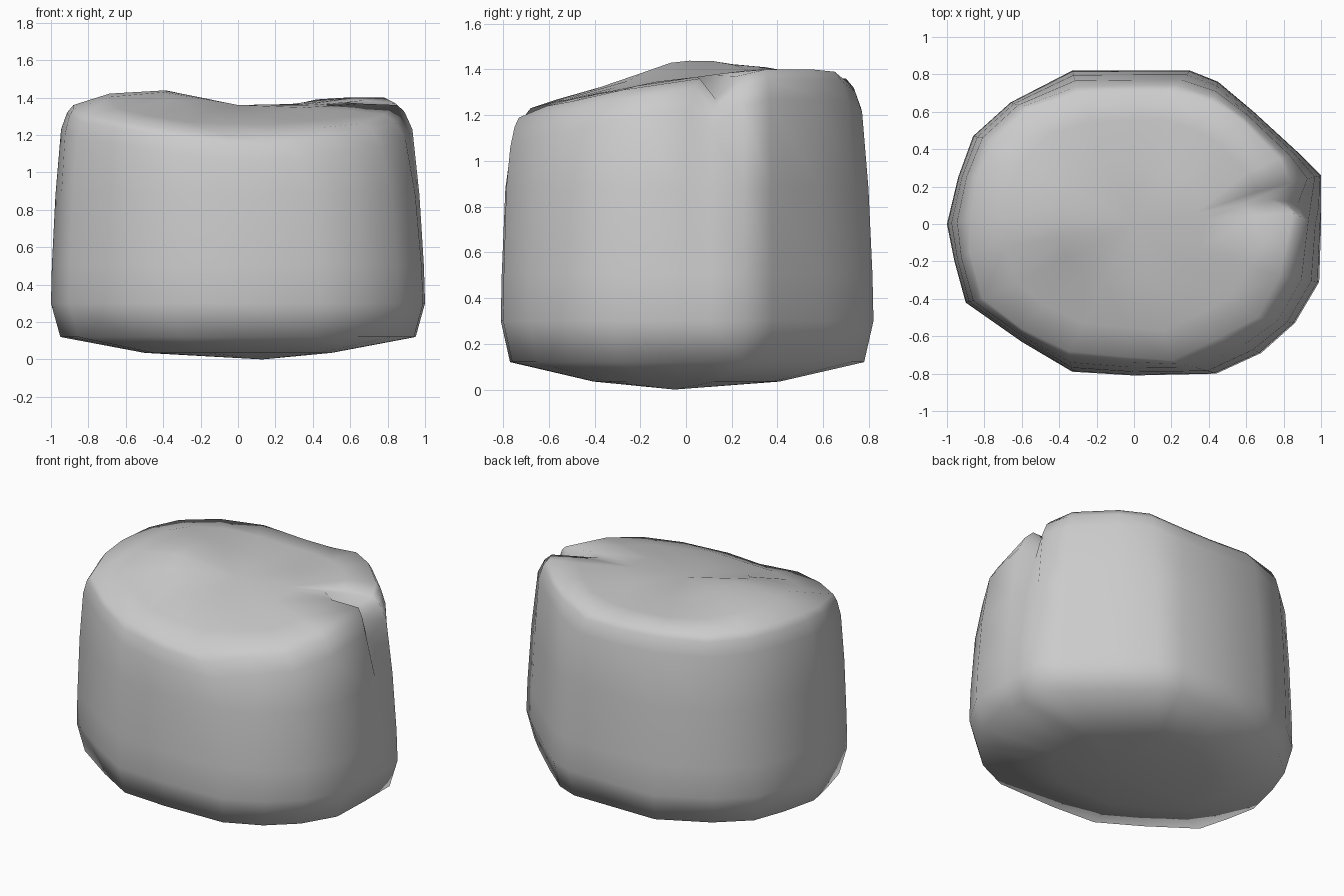
import bpy, bmesh
from math import exp
from mathutils import Vector

if "Cube" in bpy.data.objects:
    bpy.data.objects.remove(bpy.data.objects["Cube"])

# Outline of the boulder: widest point (x, y), then top rim point (x, y, z)
OUTLINE = [
    (1.00, .26, .84, .22, 1.37), (1.00, .10, .73, .13, 1.27),
    (1.00, -.02, .85, .06, 1.36), (.99, -.31, .78, -.28, 1.31),
    (.86, -.53, .66, -.50, 1.26), (.68, -.69, .45, -.61, 1.24),
    (.44, -.80, .20, -.73, 1.19), (.00, -.81, -.05, -.71, 1.19),
    (-.33, -.79, -.35, -.68, 1.23), (-.60, -.63, -.60, -.56, 1.27),
    (-.90, -.42, -.81, -.40, 1.31), (-.96, -.20, -.88, -.15, 1.34),
    (-1.0, .00, -.88, .03, 1.36), (-.94, .25, -.84, .26, 1.37),
    (-.86, .47, -.75, .45, 1.37), (-.66, .65, -.57, .62, 1.36),
    (-.33, .82, -.30, .70, 1.36), (.00, .82, .00, .71, 1.34),
    (.30, .82, .20, .71, 1.34), (.45, .76, .42, .65, 1.39),
    (.64, .60, .58, .55, 1.40), (.88, .38, .78, .35, 1.40),
]


def top_height(x, y):
    """Uneven top: tall left hump, small right hump, slope to the front."""
    left = .10 * exp(-((x + .5) / .33) ** 2 - ((y - .08) / .4) ** 2)
    right = .05 * exp(-((x - .6) / .3) ** 2 - ((y - .35) / .3) ** 2)
    return 1.35 + left + right - .2 * max(0, -y - .1)


def side_ring(t, height):
    """Ring blended between widest outline (t=0) and rim (t=1)."""
    return [(bx + (rx - bx) * t, by + (ry - by) * t, height(rz))
            for bx, by, rx, ry, rz in OUTLINE]


def base_ring(s, z):
    return [(x * s, y * s, z) for x, y, *_ in OUTLINE]


def top_ring(s):
    return [(rx * s, ry * s, top_height(rx * s, ry * s))
            for _, _, rx, ry, _ in OUTLINE]


rings = [
    base_ring(.5, .035), base_ring(.95, .12),
    side_ring(0, lambda z: .30), side_ring(.04, lambda z: .50),
    side_ring(.2, lambda z: .88), side_ring(.45, lambda z: z - .13),
    side_ring(.72, lambda z: z - .04), side_ring(1, lambda z: z),
    top_ring(.78), top_ring(.45),
]

# Skin the rings and close both ends
bm = bmesh.new()
loops = [[bm.verts.new(p) for p in ring] for ring in rings]
n = len(OUTLINE)
bottom = bm.verts.new((.13, -.05, 0))
crown = bm.verts.new((0, 0, top_height(0, 0)))
for i in range(n):
    j = (i + 1) % n
    for a, b in zip(loops, loops[1:]):
        bm.faces.new((a[i], a[j], b[j], b[i]))
    bm.faces.new((bottom, loops[0][j], loops[0][i]))
    bm.faces.new((crown, loops[-1][i], loops[-1][j]))
bmesh.ops.recalc_face_normals(bm, faces=bm.faces)
for f in bm.faces:
    f.smooth = True
mesh = bpy.data.meshes.new("boulder")
bm.to_mesh(mesh)
bm.free()
boulder = bpy.data.objects.new("boulder", mesh)
bpy.context.collection.objects.link(boulder)
